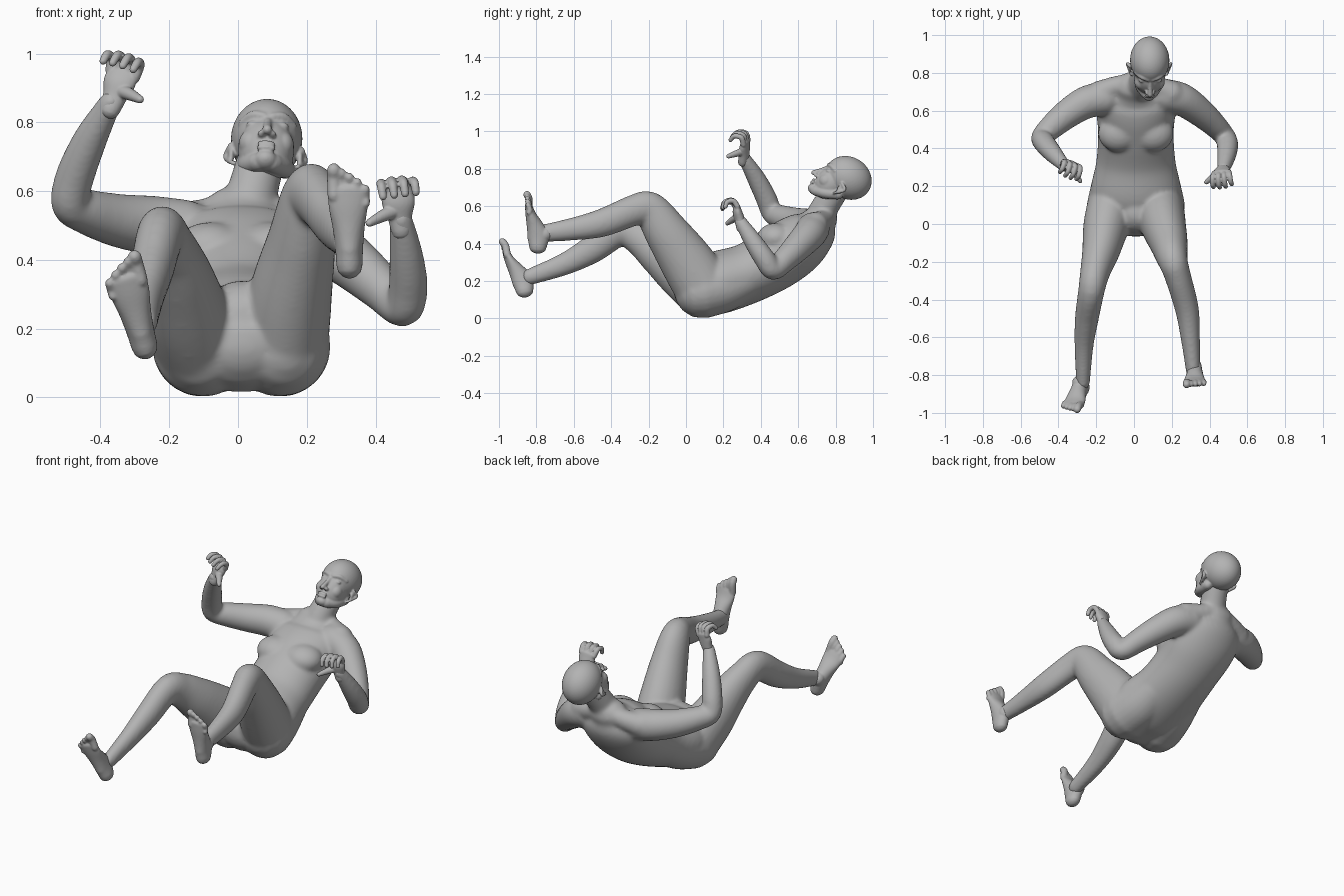
import bpy, bmesh, math
from mathutils import Vector, Matrix

default_cube = bpy.data.objects.get("Cube")
if default_cube:
    bpy.data.objects.remove(default_cube)

GREY = (0.45, 0.45, 0.45, 1)
skin = bpy.data.materials.new("plain grey")
skin.use_nodes = True
skin.diffuse_color = GREY
shader = skin.node_tree.nodes["Principled BSDF"]
shader.inputs["Base Color"].default_value = GREY
shader.inputs["Roughness"].default_value = 0.6

WORLD = Matrix()
ACROSS = Vector((1, 0, 0))
MIDDLE = 0.01
SIDES = (-1, 1)


def spline(a, b, c, d, t):
    return 0.5 * (2 * b + (c - a) * t + (2 * a - 5 * b + 4 * c - d) * t * t
                  + (3 * b - a - 3 * c + d) * t ** 3)


def tube(bm, centres, widths, depth=1, frame=WORLD, side=ACROSS, steps=5, sides=24):
    """Loft ellipses along a smooth path, with domed ends; depth is a ratio or one ratio per ring."""
    depths = depth if isinstance(depth, (list, tuple)) else [depth] * len(centres)
    stations = [Vector((*c, w, w * d)) for c, w, d in zip(centres, widths, depths)]
    padded = ([2 * stations[0] - stations[1]] + stations
              + [2 * stations[-1] - stations[-2]])
    points = [spline(*padded[i:i + 4], k / steps)
              for i in range(len(stations) - 1) for k in range(steps)]
    points.append(stations[-1])
    rows = []
    for i, point in enumerate(points):
        ahead = points[min(i + 1, len(points) - 1)]
        behind = points[max(i - 1, 0)]
        rows.append((point.to_3d(), (ahead - behind).to_3d().normalized(), point[3], point[4]))

    def dome(row, sign):
        centre, tangent, width, thick = row
        angles = [math.radians(a) for a in (30, 55, 75, 86)]
        return [(centre + tangent * sign * min(width, thick) * math.sin(a), tangent,
                 width * math.cos(a), thick * math.cos(a)) for a in angles]

    rows = dome(rows[0], -1)[::-1] + rows + dome(rows[-1], 1)
    rings = []
    for centre, tangent, width, thick in rows:
        wide = (side - tangent * side.dot(tangent)).normalized()
        deep = tangent.cross(wide)
        angles = [math.tau * k / sides for k in range(sides)]
        rings.append([bm.verts.new(frame @ (centre + wide * width * math.cos(a)
                                            + deep * thick * math.sin(a))) for a in angles])
    for lower, upper in zip(rings, rings[1:]):
        for k in range(sides):
            j = (k + 1) % sides
            bm.faces.new((lower[k], lower[j], upper[j], upper[k]))
    bm.faces.new(rings[0][::-1])
    bm.faces.new(rings[-1])


def ball(bm, centre, radii, frame=WORLD):
    placed = frame @ Matrix.Translation(centre) @ Matrix.Diagonal((*radii, 1))
    bmesh.ops.create_icosphere(bm, subdivisions=4, radius=1, matrix=placed)


def local_axes(origin, along, sideways, front):
    """Frame with z along the part, x sideways and y toward the given front direction."""
    z = Vector(along).normalized()
    x = Vector(sideways)
    x = (x - z * x.dot(z)).normalized()
    y = z.cross(x)
    if y.dot(Vector(front)) < 0:
        y = -y
    frame = Matrix((x, y, z)).transposed().to_4x4()
    frame.translation = origin
    return frame


def finish(bm, name, voxel, smooth):
    """Fuse the overlapping forms into one smooth skin."""
    bmesh.ops.recalc_face_normals(bm, faces=bm.faces)
    mesh = bpy.data.meshes.new(name)
    bm.to_mesh(mesh)
    bm.free()
    part = bpy.data.objects.new(name, mesh)
    bpy.context.collection.objects.link(part)
    fuse = part.modifiers.new("fuse", 'REMESH')
    fuse.mode = 'VOXEL'
    fuse.voxel_size = voxel
    soften = part.modifiers.new("soften", 'SMOOTH')
    soften.factor = 0.5
    soften.iterations = smooth
    depsgraph = bpy.context.evaluated_depsgraph_get()
    fused = bpy.data.meshes.new_from_object(part.evaluated_get(depsgraph))
    part.modifiers.clear()
    part.data = fused
    fused.materials.clear()
    fused.materials.append(skin)
    fused.polygons.foreach_set("use_smooth", [True] * len(fused.polygons))
    fused.update()


# Torso and neck, leaning back
bm = bmesh.new()
spine = [(.08, .16), (.17, .19), (.33, .24), (.48, .32), (.6, .4), (.68, .47), (.72, .53)]
tube(bm, [(MIDDLE, y, z) for y, z in spine], (.2, .24, .21, .2, .21, .2, .12),
     depth=(.74, .7, .77, .84, .76, .65, .75), sides=40)
tube(bm, [(.02, .7, .5), (.04, .74, .59), (.07, .81, .7)], (.085, .075, .07))
ball(bm, (MIDDLE, .06, .23), (.11, .11, .11))
for s in SIDES:
    # buttock running into the hip, chest, shoulder slope
    tube(bm, [(MIDDLE + s * .115, .085, .145), (MIDDLE + s * .1, .2, .17),
              (MIDDLE + s * .09, .33, .22)], (.147, .137, .115))
    ball(bm, (MIDDLE + s * .09, .48, .43), (.11, .1, .08))
    tube(bm, [(.03, .755, .56), (MIDDLE + s * .1, .73, .525), (MIDDLE + s * .19, .69, .5)],
         (.05, .055, .07))

# Arms: shoulder to wrist, both with the same thickness
ARM_WIDTHS = (.09, .087, .078, .066, .056, .057, .05, .034)
right_arm = [(-.15, .665, .485), (-.25, .645, .5), (-.35, .585, .515), (-.44, .51, .54),
             (-.488, .46, .563), (-.475, .43, .64), (-.43, .375, .75), (-.37, .31, .86)]
left_arm = [(.16, .68, .48), (.25, .66, .45), (.34, .6, .385), (.42, .53, .315),
            (.48, .465, .26), (.495, .42, .32), (.49, .36, .41), (.474, .29, .52)]
for path in (right_arm, left_arm):
    tube(bm, path, ARM_WIDTHS)

# Legs: hip to ankle, both with the same thickness
LEG_WIDTHS = (.13, .12, .1, .08, .07, .063, .05, .037)
left_leg = [(.135, .09, .17), (.155, 0, .31), (.185, -.1, .455), (.205, -.19, .58),
            (.23, -.27, .58), (.28, -.45, .51), (.3, -.62, .475), (.315, -.8, .45)]
right_leg = [(-.12, .09, .16), (-.15, -.02, .25), (-.175, -.14, .35), (-.205, -.25, .435),
             (-.225, -.35, .47), (-.25, -.5, .37), (-.265, -.65, .29), (-.27, -.84, .22)]
for path in (left_leg, right_leg):
    tube(bm, path, LEG_WIDTHS, depth=1.2)
finish(bm, "body", .009, 16)

# Head: local x is across, y is out of the face, z is up to the crown
head = local_axes((.083, .84, .745), (.05, .54, .84), (1, 0, -.06), (0, -1, 0))
bm = bmesh.new()
ball(bm, (0, -.02, .02), (.104, .13, .112), head)
ball(bm, (0, .04, -.055), (.082, .085, .1), head)
ball(bm, (0, .1, -.13), (.034, .036, .028), head)
tube(bm, [(0, .1, .012), (0, .125, -.025), (0, .15, -.056)], (.011, .012, .014), frame=head)
for lip_height in (-.09, -.105):
    ball(bm, (0, .127, lip_height), (.029, .012, .0085), head)
for s in SIDES:
    # nostril, eye, cheek, brow, jaw, ear rim, ear
    ball(bm, (s * .016, .132, -.06), (.012, .015, .01), head)
    ball(bm, (s * .042, .09, -.004), (.021, .015, .011), head)
    ball(bm, (s * .046, .07, -.055), (.034, .04, .04), head)
    tube(bm, [(s * .012, .103, .02), (s * .045, .092, .028), (s * .075, .06, .018)],
         (.012, .013, .011), frame=head)
    tube(bm, [(s * .06, -.02, -.08), (s * .05, .04, -.11), (s * .02, .09, -.13)],
         (.028, .03, .028), frame=head)
    tube(bm, [(s * .095, .005, -.085), (s * .115, -.035, -.04), (s * .104, -.005, -.018)],
         (.007, .009, .008), frame=head)
    ball(bm, (s * .1, -.014, -.045), (.009, .018, .032), head)
finish(bm, "head", .0045, 6)


# Hands: local x is toward the thumb, y is out of the palm, z is toward the fingers
def hand(name, wrist, along, thumb):
    frame = local_axes(wrist, along, thumb, (0, -1, 0))
    bm = bmesh.new()
    tube(bm, [(0, 0, -.03), (0, 0, .01), (0, .006, .05), (0, .006, .08)],
         (.03, .036, .048, .047), depth=(.9, .75, .54, .43), frame=frame)
    for finger, reach in enumerate((.92, 1, .97, .8)):
        x = .039 - finger * .026
        knuckle = .08
        bent = knuckle + .04 * reach
        tube(bm, [(x, .005, knuckle), (x * 1.15, .022, bent),
                  (x * 1.25, .022 + .042 * reach, bent),
                  (x * 1.25, .022 + .06 * reach, knuckle + .01 * reach)],
             (.015, .0145, .013, .0115), frame=frame)
    tube(bm, [(.015, .01, .03), (.05, .03, .025), (.095, .06, .014)], (.02, .018, .012),
         frame=frame, side=Vector((0, 0, 1)))
    finish(bm, name, .004, 3)


hand("right_hand", (-.362, .31, .865), (.3, .15, .8), (1, -.25, 0))
hand("left_hand", (.472, .29, .515), (-.1, -.15, .9), (-1, -.1, 0))


# Feet: local x is toward the big toe, y is out of the instep, z is from heel to toes
def foot(name, heel, tip, inward):
    frame = local_axes(heel, Vector(tip) - Vector(heel), inward, (0, 1, 0))
    bm = bmesh.new()
    tube(bm, [(0, .05, .037), (0, .056, .09), (0, .044, .15), (0, .028, .21), (0, .021, .26)],
         (.038, .041, .047, .057, .059), depth=(1.25, 1.4, .95, .5, .33), frame=frame)
    # ankle
    tube(bm, [(0, .06, .085), (0, .095, .1)], (.037, .036), depth=1.1, frame=frame)
    for toe in range(5):
        x = .04 - toe * .0225
        width = .014 if toe else .02
        top = .32 - toe * .008 - toe * toe * .0016
        tube(bm, [(x, .02, .245 - toe * .006), (x, .026, top - .025), (x, .018, top)],
             [width] * 3, frame=frame)
    finish(bm, name, .005, 4)


foot("left_foot", (.325, -.838, .342), (.318, -.87, .68), (-1, 0, 0))
foot("right_foot", (-.258, -.898, .1), (-.346, -1.01, .425), (1, .1, 0))
